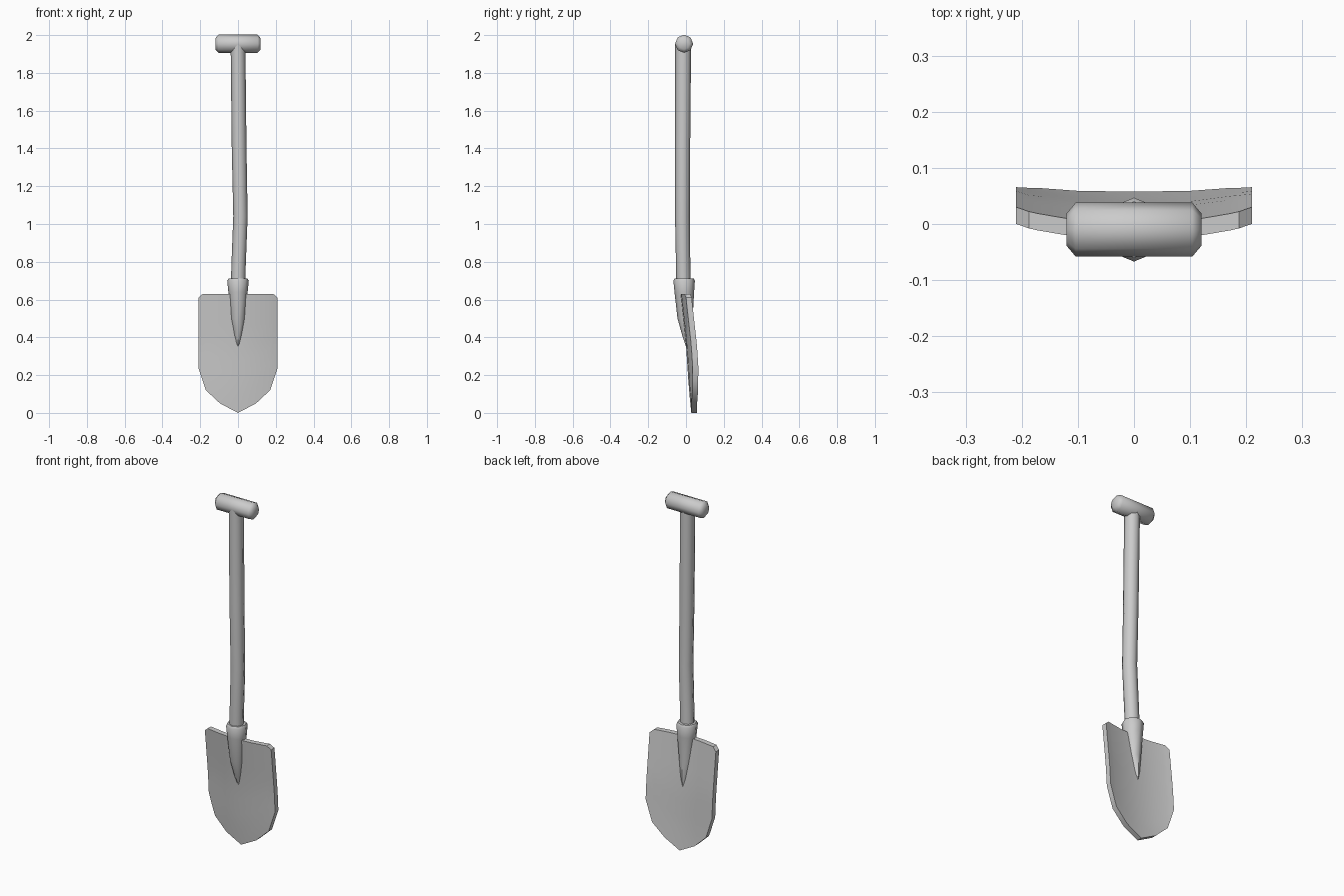
import bpy
import bmesh
from math import cos, sin, tau, radians
from mathutils import Vector

cube = bpy.data.objects.get("Cube")
if cube:
    bpy.data.objects.remove(cube)

grey = bpy.data.materials.new("plain_grey")
grey.use_nodes = True
colour = (0.6, 0.6, 0.6, 1)
grey.diffuse_color = colour
grey.node_tree.nodes["Principled BSDF"].inputs["Base Color"].default_value = colour


def finish(name, bm, angle):
    """Turn a bmesh into a smooth shaded object."""
    bmesh.ops.recalc_face_normals(bm, faces=bm.faces)
    mesh = bpy.data.meshes.new(name)
    bm.to_mesh(mesh)
    bm.free()
    mesh.materials.append(grey)
    obj = bpy.data.objects.new(name, mesh)
    bpy.context.collection.objects.link(obj)
    bpy.ops.object.select_all(action="DESELECT")
    obj.select_set(True)
    bpy.context.view_layer.objects.active = obj
    bpy.ops.object.shade_smooth_by_angle(angle=radians(angle))
    return obj


def loft(name, rings, u, v, sides=8):
    """Join rings of (centre, radius along u, radius along v), capped."""
    bm = bmesh.new()
    u, v = Vector(u), Vector(v)
    loops = []
    for centre, ru, rv in rings:
        loops.append([bm.verts.new(Vector(centre) + u * ru * cos(tau * i / sides)
                                   + v * rv * sin(tau * i / sides))
                      for i in range(sides)])
    for a, b in zip(loops, loops[1:]):
        for i in range(sides):
            j = (i + 1) % sides
            bm.faces.new((a[i], a[j], b[j], b[i]))
    bm.faces.new(loops[0])
    bm.faces.new(loops[-1])
    return finish(name, bm, 50)


X, Y, Z = (1, 0, 0), (0, 1, 0), (0, 0, 1)

# Cross grip with chamfered ends
loft("grip", [((x, -0.01, 1.954), r, r) for x, r in
              ((-0.12, 0.029), (-0.104, 0.048), (0.104, 0.048), (0.12, 0.029))], Y, Z)

# Slightly crooked wooden shaft
loft("shaft", [((0, -0.013, 0.66), 0.038, 0.038),
               ((0.003, -0.015, 0.78), 0.038, 0.038),
               ((0.013, -0.019, 1.04), 0.038, 0.039),
               ((0.006, -0.018, 1.4), 0.039, 0.04),
               ((0, -0.015, 1.95), 0.039, 0.042)], X, Y)

# Socket tapering down both faces of the blade
loft("socket", [((0, 0.015, 0.355), 0.007, 0.017),
                ((0, 0.008, 0.41), 0.022, 0.028),
                ((0, -0.005, 0.5), 0.038, 0.04),
                ((0, -0.009, 0.64), 0.051, 0.052),
                ((0, -0.01, 0.7), 0.057, 0.057),
                ((0, -0.01, 0.712), 0.05, 0.05)], X, Y)


def blade_y(x, z):
    """Front surface: leaning spine plus a bow towards the edges."""
    spine = ((0, 0.028), (0.13, 0.015), (0.36, 0), (0.64, -0.031))
    for (z0, y0), (z1, y1) in zip(spine, spine[1:]):
        if z <= z1:
            return y0 + (y1 - y0) * (z - z0) / (z1 - z0) + 0.63 * x * x


# Blade: columns of (x, bottom, top), mirrored, then thickened backwards
half = [(0, 0, 0.63), (0.095, 0.05, 0.63), (0.17, 0.12, 0.63),
        (0.187, 0.17, 0.63), (0.21, 0.24, 0.61)]
columns = [(-x, b, t) for x, b, t in half[:0:-1]] + half
steps = 7
bm = bmesh.new()
grid = []
for x, low, high in columns:
    heights = [low + (high - low) * k / steps for k in range(steps + 1)]
    grid.append([bm.verts.new((x, blade_y(x, z), z)) for z in heights])
for a, b in zip(grid, grid[1:]):
    for k in range(steps):
        bm.faces.new((a[k], b[k], b[k + 1], a[k + 1]))
back = bmesh.ops.extrude_face_region(bm, geom=bm.faces[:], use_keep_orig=True)
bmesh.ops.translate(bm, vec=(0, 0.03, 0),
                    verts=[g for g in back["geom"] if isinstance(g, bmesh.types.BMVert)])
finish("blade", bm, 40)
